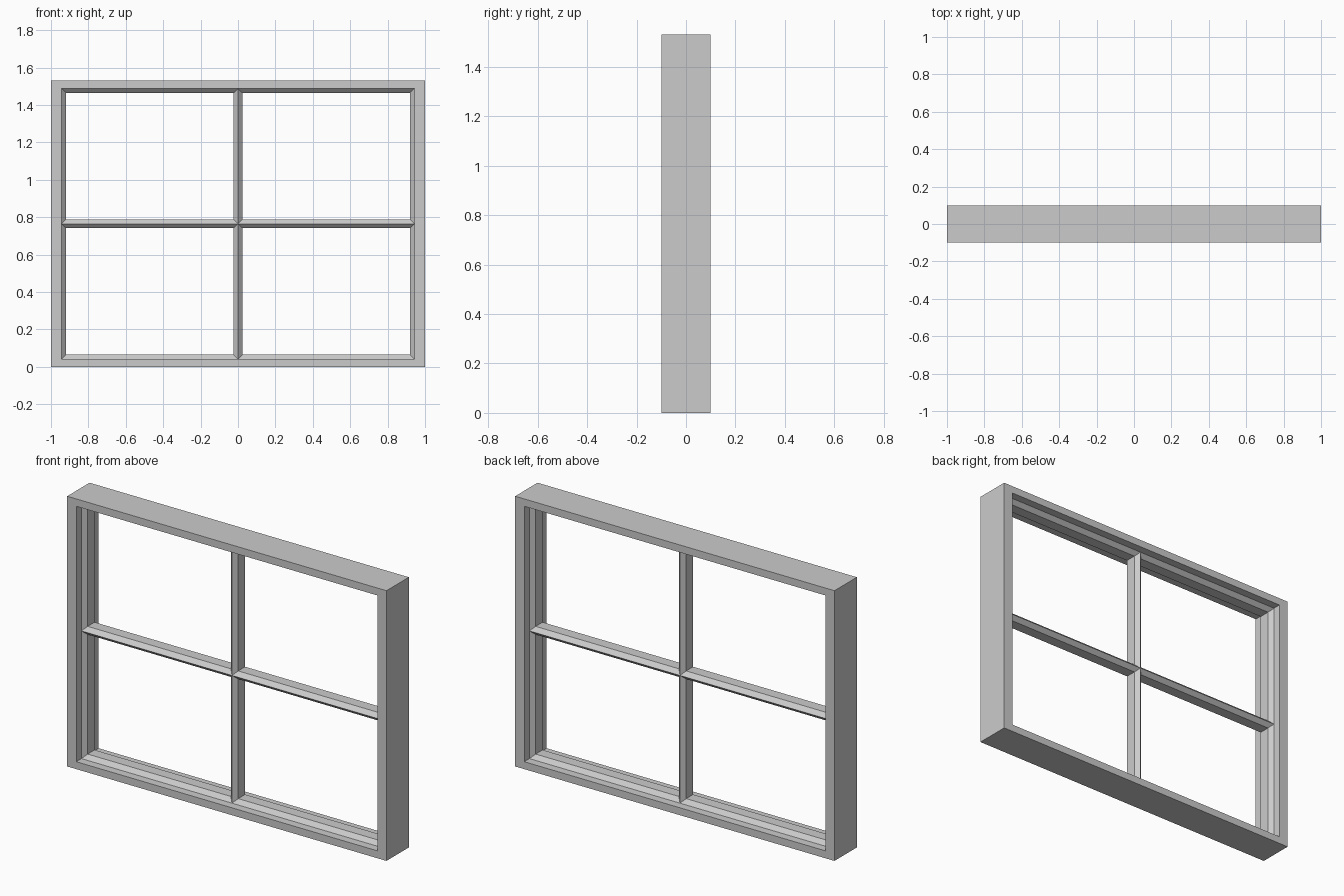
import bpy
import bmesh

if "Cube" in bpy.data.objects:
    bpy.data.objects.remove(bpy.data.objects["Cube"])

HEIGHT = 1.53
SIDE, RAIL = 0.057, 0.042      # visible widths of casing posts and rails
MID_Z = HEIGHT / 2


def add_ring(bm, x0, x1, z0, z1, profile, closed):
    """Sweep a profile of (x inset, z inset, y) points around a rectangle."""
    loops = [[bm.verts.new(p) for p in (
        (x0 + ix, y, z0 + iz), (x1 - ix, y, z0 + iz),
        (x1 - ix, y, z1 - iz), (x0 + ix, y, z1 - iz))]
        for ix, iz, y in profile]
    count = len(loops)
    for i in range(count if closed else count - 1):
        a, b = loops[i], loops[(i + 1) % count]
        for k in range(4):
            n = (k + 1) % 4
            bm.faces.new((a[k], a[n], b[n], b[k]))


def finish(name, bm):
    bmesh.ops.remove_doubles(bm, verts=bm.verts, dist=0.0001)
    # The first casing loop runs front to inside, so faces point outward
    mesh = bpy.data.meshes.new(name)
    bm.to_mesh(mesh)
    bm.free()
    obj = bpy.data.objects.new(name, mesh)
    bpy.context.collection.objects.link(obj)
    return obj


# Outer casing: rectangular section with wide posts and slimmer rails
bm = bmesh.new()
add_ring(bm, -1, 1, 0, HEIGHT,
         [(0, 0, -0.1), (SIDE, RAIL, -0.1), (SIDE, RAIL, 0.1), (0, 0, 0.1)], True)
finish("window_casing", bm)

# Glazing bars: four mitred, chamfered pane surrounds joined along the cross
C = 0.023
bar_profile = [(0, 0, -0.054), (C, C, -0.031), (C, C, 0.031), (0, 0, 0.054)]
bm = bmesh.new()
for x0, x1 in ((-1 + SIDE, 0), (0, 1 - SIDE)):
    for z0, z1 in ((RAIL, MID_Z), (MID_Z, HEIGHT - RAIL)):
        add_ring(bm, x0, x1, z0, z1, bar_profile, False)
finish("glazing_bars", bm)
